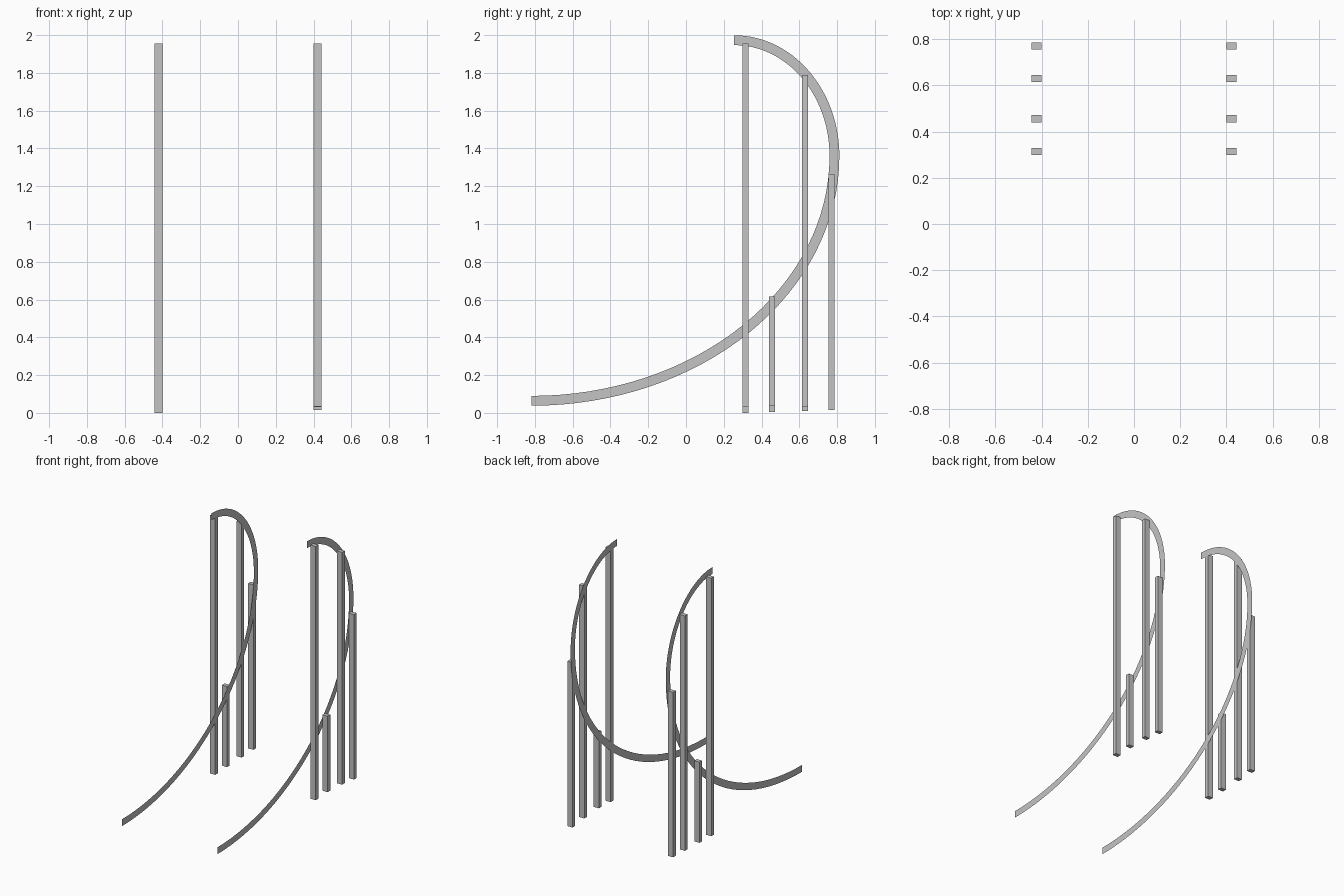
import bpy
import bmesh
from math import sin, cos, pi

cube = bpy.data.objects.get("Cube")
if cube:
    bpy.data.objects.remove(cube)

grey = bpy.data.materials.new("plain_grey")
grey.use_nodes = True
GREY = (0.55, 0.55, 0.55, 1)
grey.diffuse_color = GREY
grey.node_tree.nodes["Principled BSDF"].inputs["Base Color"].default_value = GREY

INNER, OUTER = 0.40, 0.443       # post faces, distance from the middle
HALF = 0.026                     # half the ribbon width
START, TOP_END = -0.818, 0.255   # ribbon ends in y
BEND_Y, BEND_Z = 0.786, 1.36     # where the ribbon turns vertical
LOW_Z, HIGH_Z = 0.064, 1.973     # ribbon end heights
STEPS = 32


def add_object(name, bm):
    mesh = bpy.data.meshes.new(name)
    bm.to_mesh(mesh)
    bm.free()
    mesh.materials.append(grey)
    obj = bpy.data.objects.new(name, mesh)
    bpy.context.collection.objects.link(obj)
    return obj


def post(name, side, y, bottom, top):
    bm = bmesh.new()
    bmesh.ops.create_cube(bm, size=1)
    size = (OUTER - INNER, 0.032, top - bottom)
    bmesh.ops.scale(bm, vec=size, verts=bm.verts)
    bmesh.ops.translate(bm, vec=(side * (INNER + OUTER) / 2, y, (top + bottom) / 2), verts=bm.verts)
    add_object(name, bm)


def ribbon_edge(offset):
    """Lower and upper quarter ellipses, moved outward by offset."""
    points = []
    for i in range(STEPS + 1):
        t = i / STEPS * pi / 2
        points.append((START + (BEND_Y - START + offset) * sin(t),
                       BEND_Z - (BEND_Z - LOW_Z + offset) * cos(t)))
    for i in range(1, STEPS + 1):
        t = i / STEPS * pi / 2
        points.append((TOP_END + (BEND_Y - TOP_END + offset) * cos(t),
                       BEND_Z + (HIGH_Z - BEND_Z + offset) * sin(t)))
    return points


def ribbon(name, side):
    bm = bmesh.new()
    x = side * (INNER - 0.001)
    rows = [[bm.verts.new((x, y, z)) for y, z in ribbon_edge(off)] for off in (-HALF, HALF)]
    inner, outer = rows
    for i in range(len(inner) - 1):
        quad = [inner[i], inner[i + 1], outer[i + 1], outer[i]]
        bm.faces.new(quad if side < 0 else quad[::-1])
    add_object(name, bm)


# Posts: name, y, top, bottom on the left, bottom on the right
POSTS = [
    ("front_post", 0.314, 1.955, 0.033, 0.0),
    ("short_post", 0.456, 0.615, 0.04, 0.004),
    ("middle_post", 0.63, 1.79, 0.03, 0.01),
    ("back_post", 0.771, 1.265, 0.015, 0.015),
]

for side, label in ((1, "left"), (-1, "right")):
    ribbon(label + "_curved_ribbon", side)
    for name, y, top, left_bottom, right_bottom in POSTS:
        post(label + "_" + name, side, y, left_bottom if side > 0 else right_bottom, top)
